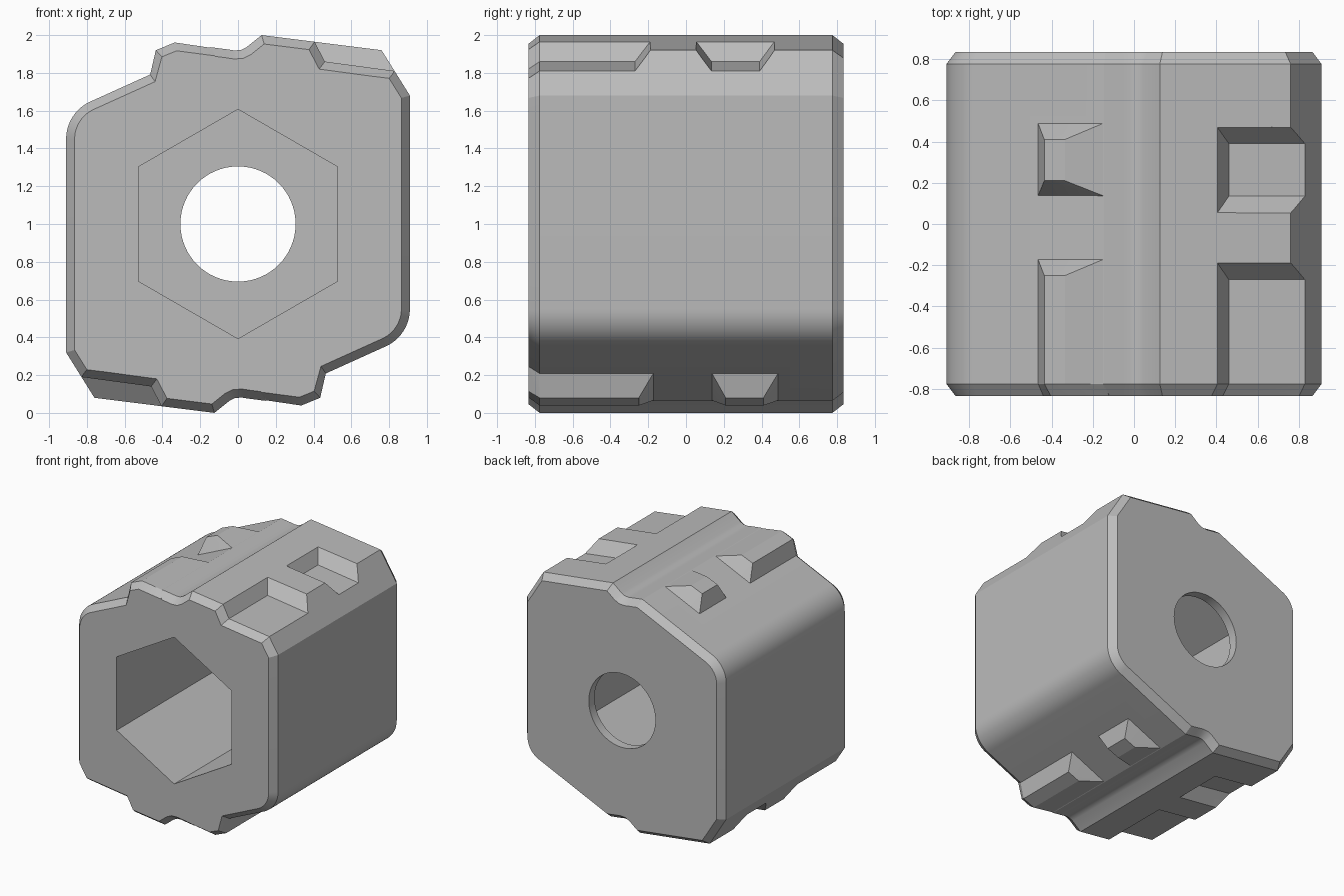
import bpy, bmesh, math
from mathutils import Vector

cube = bpy.data.objects.get("Cube")
if cube:
    bpy.data.objects.remove(cube, do_unlink=True)

grey = bpy.data.materials.new("plain grey")
grey.use_nodes = True
grey.diffuse_color = (0.5, 0.5, 0.5, 1)
grey.node_tree.nodes["Principled BSDF"].inputs["Base Color"].default_value = (0.5, 0.5, 0.5, 1)

FRONT, BACK, CHAMFER, INSET = -0.835, 0.835, 0.06, 0.045


def finish(name, bm):
    bmesh.ops.recalc_face_normals(bm, faces=bm.faces)
    mesh = bpy.data.meshes.new(name)
    bm.to_mesh(mesh)
    bm.free()
    mesh.materials.append(grey)
    ob = bpy.data.objects.new(name, mesh)
    bpy.context.collection.objects.link(ob)
    return ob


def prism(name, outline, y0, y1, inset=False):
    """Extrude an x-z outline along y, optionally with chamfered ends."""
    bm = bmesh.new()
    face = bm.faces.new([bm.verts.new((x, y0, z)) for x, z in outline])
    ext = bmesh.ops.extrude_face_region(bm, geom=[face])["geom"]
    for v in ext:
        if isinstance(v, bmesh.types.BMVert):
            v.co.y = y1
    bmesh.ops.recalc_face_normals(bm, faces=bm.faces)
    if inset:
        caps = [f for f in bm.faces if abs(f.normal.y) > 0.9]
        for cap in caps:
            bmesh.ops.inset_region(bm, faces=[cap], thickness=INSET, use_even_offset=True)
            push = math.copysign(CHAMFER, cap.calc_center_median().y)
            for v in cap.verts:
                v.co.y += push
    return finish(name, bm)


def hull(name, sections, turned):
    """Convex solid through x-z sections at given y, optionally half-turned about the axis."""
    bm = bmesh.new()
    for y, points in sections:
        for x, z in points:
            bm.verts.new((-x, y, 2 - z) if turned else (x, y, z))
    res = bmesh.ops.convex_hull(bm, input=bm.verts)
    junk = [g for g in res["geom_interior"] if isinstance(g, bmesh.types.BMVert)]
    bmesh.ops.delete(bm, geom=junk, context="VERTS")
    bmesh.ops.dissolve_limit(bm, angle_limit=0.01, verts=bm.verts, edges=bm.edges)
    return finish(name, bm)


def combine(target, other, operation):
    mod = target.modifiers.new(other.name, "BOOLEAN")
    mod.operation, mod.solver, mod.object = operation, "EXACT", other
    bpy.context.view_layer.objects.active = target
    bpy.ops.object.modifier_apply(modifier=mod.name)
    bpy.data.objects.remove(other, do_unlink=True)


# Main body: half outline, repeated by a half turn
corner = []
for i in range(13):
    a = math.radians(180 - 65.6 * i / 12)
    corner.append((-0.693 + 0.217 * math.cos(a), 1.45 + 0.217 * math.sin(a)))
half = corner + [(-0.145, 1.936), (-0.06, 1.925), (-0.02, 1.919), (0.015, 1.921),
                 (0.045, 1.936), (0.125, 2.0), (0.76, 1.92), (0.91, 1.68)]
outline = half + [(-x, 2 - z) for x, z in half]
body = prism("drum_body", outline, FRONT + CHAMFER, BACK - CHAMFER, inset=True)

# Lug and pocket cross-sections
lug_foot = [(-0.466, 1.786), (-0.145, 1.933)]
lug_top = [(-0.435, 1.92), (-0.335, 1.961)]
lug_front = [(-0.44, 1.75), (-0.403, 1.885), (-0.325, 1.917), (-0.12, 1.89)]
root = [(-0.3, 1.65)]
floor = [(0.46, 1.86), (1.0, 1.787)]
mouth = [(0.35, 2.07), (1.0, 1.995)]
floor_low = [(0.40, 1.78), (1.0, 1.707)]
mouth_low = [(0.27, 2.03), (1.0, 2.0)]
edge = FRONT + CHAMFER

for turned in (False, True):
    # Raised lugs
    combine(body, hull("rear_lug", [(0.135, lug_foot), (0.21, lug_top + root),
                                    (0.41, lug_top + root), (0.49, lug_foot)], turned), "UNION")
    combine(body, hull("front_lug", [(FRONT, lug_front + root), (edge, lug_foot + lug_top),
                                     (-0.25, lug_top + root), (-0.17, lug_foot)], turned), "UNION")
    # Sunken pockets, the front one open and chamfered
    combine(body, hull("rear_pocket", [(-0.025, mouth), (0.135, floor),
                                       (0.39, floor), (0.545, mouth)], turned), "DIFFERENCE")
    combine(body, hull("front_pocket", [(-1, floor + mouth), (-0.27, floor),
                                        (-0.11, mouth)], turned), "DIFFERENCE")
    combine(body, hull("pocket_chamfer", [(edge, floor + mouth),
                                          (edge - 2 * CHAMFER, floor_low + mouth_low)], turned), "DIFFERENCE")


def ring(radius, count):
    steps = [2 * math.pi * i / count for i in range(count)]
    return [(radius * math.sin(a), 1 + radius * math.cos(a)) for a in steps]


# Hexagonal socket and round hole through the back wall
combine(body, prism("hex_socket", ring(0.607, 6), -1, BACK - 0.075), "DIFFERENCE")
combine(body, prism("round_hole", ring(0.305, 64), 0, 1), "DIFFERENCE")

bpy.ops.object.select_all(action="DESELECT")
body.select_set(True)
bpy.context.view_layer.objects.active = body
bpy.ops.object.shade_smooth_by_angle(angle=math.radians(25))
